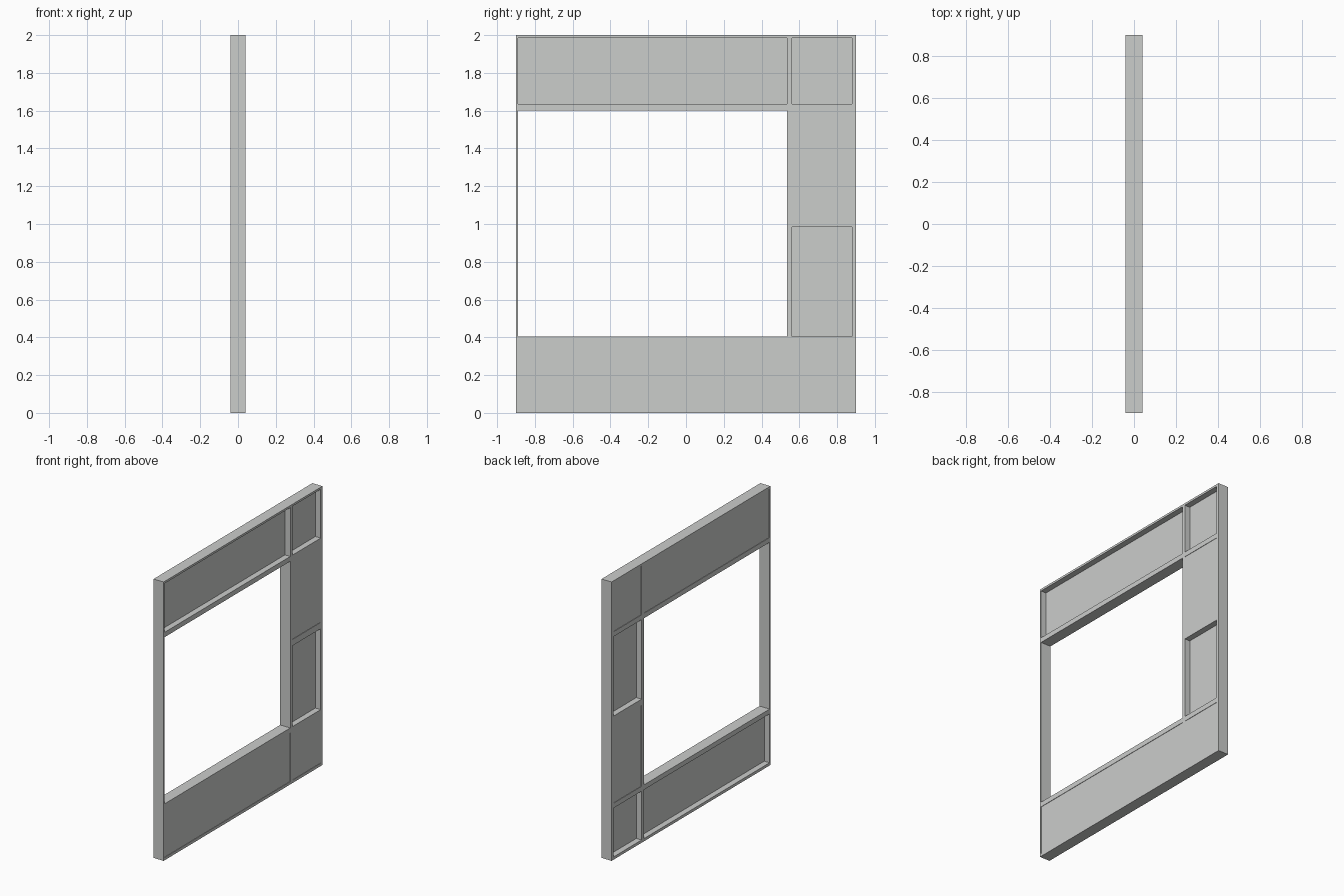
import bpy

if "Cube" in bpy.data.objects:
    bpy.data.objects.remove(bpy.data.objects["Cube"])

grey = bpy.data.materials.new("light_grey")
grey.diffuse_color = (0.6, 0.61, 0.6, 1)
grey.use_nodes = True
grey.node_tree.nodes["Principled BSDF"].inputs["Base Color"].default_value = grey.diffuse_color

T = 0.04  # half thickness of the wall


def box(name, y, z, x=(-T, T)):
    """Axis-aligned box from (min, max) ranges."""
    bpy.ops.mesh.primitive_cube_add(size=1)
    ob = bpy.context.object
    ob.name = name
    ob.location = [(a + b) / 2 for a, b in (x, y, z)]
    ob.scale = [b - a for a, b in (x, y, z)]
    bpy.ops.object.transform_apply(location=True, rotation=False, scale=True)
    ob.data.materials.append(grey)
    return ob


# Outer frame
box("bottom_rail", (-0.9, 0.9), (0, 0.02))
box("top_rail", (-0.9, 0.9), (1.985, 2))
box("right_stud", (0.88, 0.9), (0.02, 1.985))
box("left_stud", (-0.9, -0.89), (0.02, 1.985))

# Window sill, lintel, centre stud and middle rail
box("window_sill", (-0.89, 0.88), (0.37, 0.405))
box("window_lintel", (-0.89, 0.88), (1.6, 1.635))
for name, z in (("lower", (0.02, 0.37)), ("middle", (0.405, 1.6)), ("upper", (1.635, 1.985))):
    box(name + "_centre_stud", (0.535, 0.56), z)
box("middle_rail", (0.56, 0.88), (0.985, 1.03))

# Panels: each sits close to one face and leaves a deep recess on the other
near_right = (0.002, 0.037)
near_left = (-0.037, -0.002)
box("lower_long_panel", (-0.89, 0.535), (0.02, 0.37), near_right)
box("lower_small_panel", (0.56, 0.88), (0.02, 0.37), near_right)
box("side_lower_panel", (0.56, 0.88), (0.405, 0.985), near_left)
box("side_upper_panel", (0.56, 0.88), (1.03, 1.6), near_right)
box("upper_long_panel", (-0.89, 0.535), (1.635, 1.985), near_left)
box("upper_small_panel", (0.56, 0.88), (1.635, 1.985), near_left)
